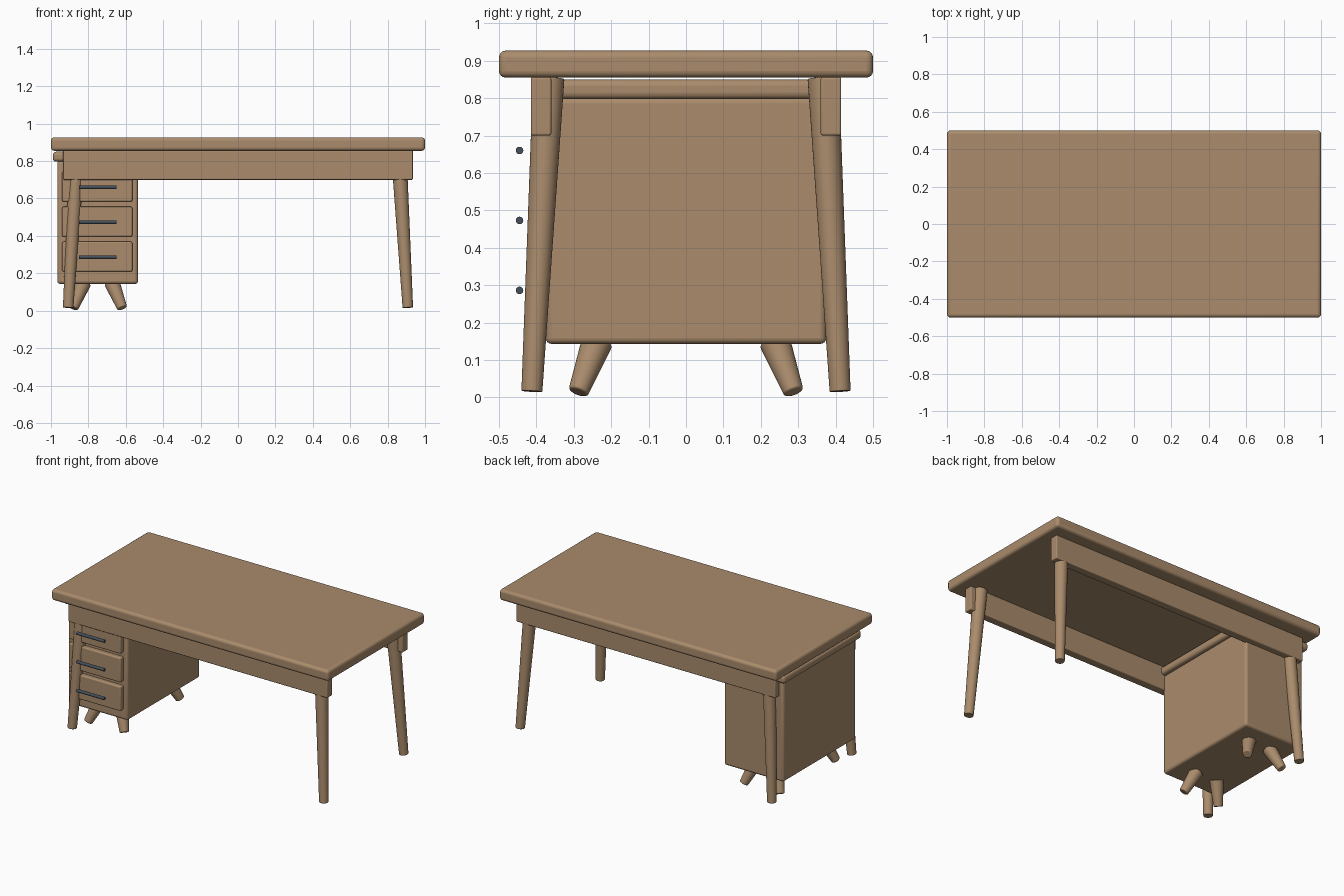
import bpy
from mathutils import Vector

cube = bpy.data.objects.get("Cube")
if cube:
    bpy.data.objects.remove(cube, do_unlink=True)


def material(name, color):
    m = bpy.data.materials.new(name)
    m.use_nodes = True
    m.diffuse_color = color
    m.node_tree.nodes["Principled BSDF"].inputs["Base Color"].default_value = color
    return m


wood = material("warm_wood", (0.40, 0.26, 0.15, 1))
metal = material("dark_metal", (0.06, 0.08, 0.10, 1))


def finish(name, mat, bevel):
    ob = bpy.context.object
    ob.name = ob.data.name = name
    ob.data.materials.append(mat)
    if bevel:
        mod = ob.modifiers.new("rounded_edges", "BEVEL")
        mod.width, mod.segments, mod.limit_method = bevel, 4, "ANGLE"
    bpy.ops.object.shade_smooth_by_angle()
    return ob


def box(name, low, high, bevel):
    low, high = Vector(low), Vector(high)
    bpy.ops.mesh.primitive_cube_add(size=1, location=(low + high) / 2)
    bpy.context.object.scale = high - low
    bpy.ops.object.transform_apply(location=False, rotation=False, scale=True)
    return finish(name, wood, bevel)


def rod(name, start, end, r_start, r_end, mat, bevel=0):
    start, end = Vector(start), Vector(end)
    axis = end - start
    bpy.ops.mesh.primitive_cone_add(vertices=32, radius1=r_start, radius2=r_end,
                                    depth=axis.length, location=(start + end) / 2)
    bpy.context.object.rotation_euler = axis.to_track_quat("Z", "Y").to_euler()
    return finish(name, mat, bevel)


# Table top and the long front and back rails
box("table_top", (-1, -0.5, 0.855), (1, 0.5, 0.927), 0.018)
box("front_rail", (-0.935, -0.415, 0.7), (0.935, -0.36, 0.856), 0.006)
box("back_rail", (-0.935, 0.36, 0.7), (0.935, 0.415, 0.856), 0.006)

# Drawer cabinet with its overhanging cap
box("cabinet_body", (-0.966, -0.375, 0.143), (-0.535, 0.375, 0.802), 0.016)
box("cabinet_cap", (-0.99, -0.4, 0.797), (-0.511, 0.4, 0.85), 0.018)

# Splayed tapered table legs and short cabinet feet
for sx, side in ((-1, "right"), (1, "left")):
    for sy, end in ((-1, "front"), (1, "back")):
        rod(f"{end}_{side}_leg", (sx * 0.908, sy * 0.412, 0.016),
            (sx * 0.859, sy * 0.367, 0.854), 0.028, 0.042, wood, 0.003)
        rod(f"{end}_{side}_cabinet_foot", (-0.75 + sx * 0.131, sy * 0.288, 0.014),
            (-0.75 + sx * 0.076, sy * 0.237, 0.15), 0.027, 0.042, wood, 0.006)

# Three drawer fronts with bar handles
for i, level in enumerate(("bottom", "middle", "top")):
    z = 0.209 + i * 0.187
    box(f"{level}_drawer", (-0.94, -0.405, z), (-0.565, -0.36, z + 0.16), 0.008)
    rod(f"{level}_handle", (-0.85, -0.445, z + 0.077), (-0.65, -0.445, z + 0.077),
        0.01, 0.01, metal)
